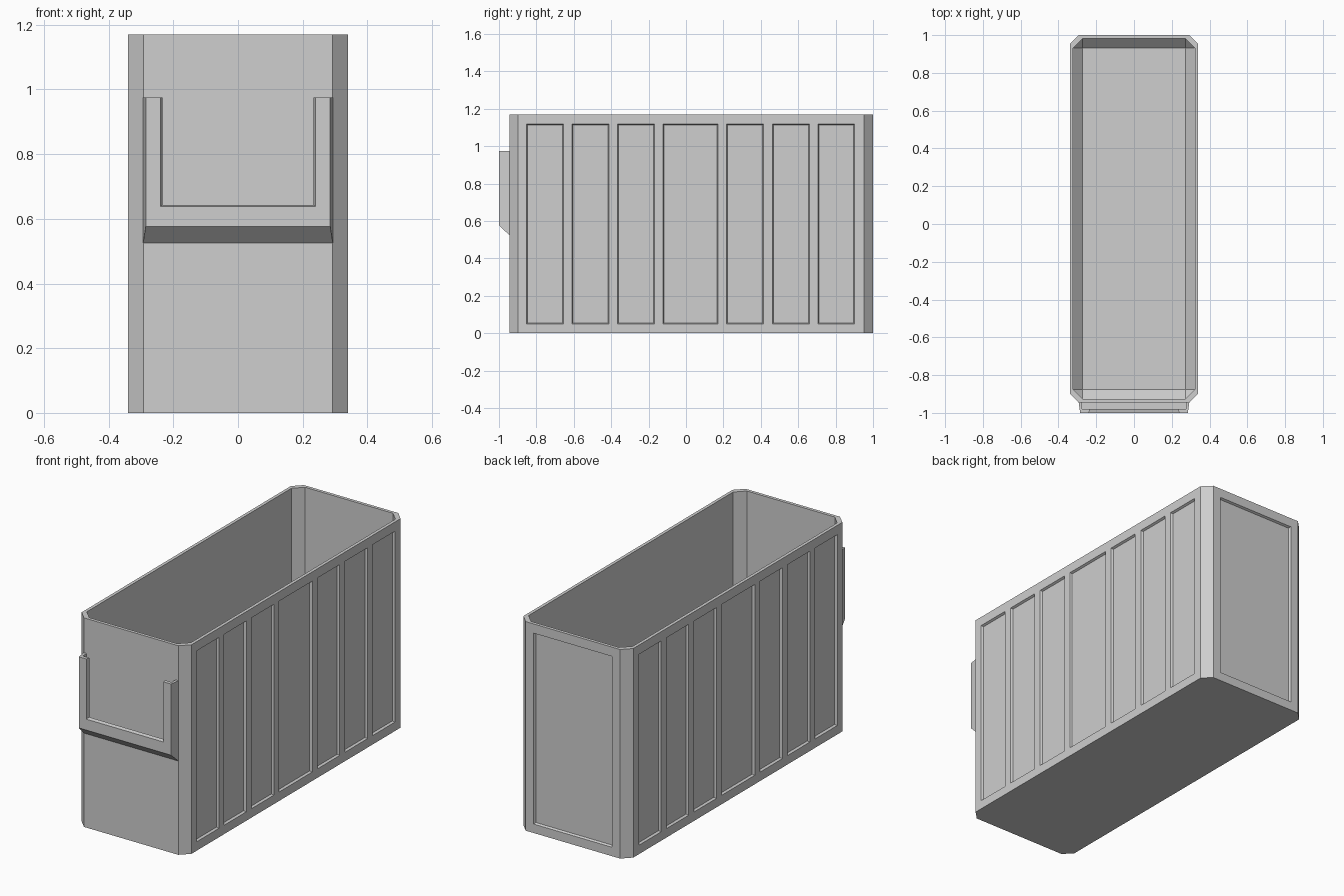
import bpy, bmesh
from mathutils import Vector

if "Cube" in bpy.data.objects:
    bpy.data.objects.remove(bpy.data.objects["Cube"])

grey = bpy.data.materials.new("light_grey")
grey.diffuse_color = (0.62, 0.62, 0.62, 1)
grey.use_nodes = True
grey.node_tree.nodes["Principled BSDF"].inputs["Base Color"].default_value = grey.diffuse_color

Y0, Y1, W, H = -0.945, 1.0, 0.34, 1.17   # bin front, back, half width, height


def finish(bm, name):
    mesh = bpy.data.meshes.new(name)
    bm.to_mesh(mesh)
    bm.free()
    mesh.materials.append(grey)
    obj = bpy.data.objects.new(name, mesh)
    bpy.context.collection.objects.link(obj)
    return obj


def octagon(bm, inset, c, z):
    """Ring of a rectangle with cut corners."""
    x, a, b = W - inset, Y0 + inset, Y1 - inset
    pts = [(-x + c, a), (x - c, a), (x, a + c), (x, b - c),
           (x - c, b), (-x + c, b), (-x, b - c), (-x, a + c)]
    return [bm.verts.new((px, py, z)) for px, py in pts]


def bridge(bm, r1, r2):
    n = len(r1)
    for i in range(n):
        j = (i + 1) % n
        bm.faces.new((r1[i], r1[j], r2[j], r2[i]))


# Bin shell: outside, rim, inside walls, sloped floor edge, floor
bm = bmesh.new()
rings = [octagon(bm, 0, 0.048, 0), octagon(bm, 0, 0.048, H),
         octagon(bm, 0.018, 0.05, H), octagon(bm, 0.018, 0.05, 0.07),
         octagon(bm, 0.068, 0, 0.02)]
for lower, upper in zip(rings, rings[1:]):
    bridge(bm, lower, upper)
bm.faces.new(rings[0][::-1])
bm.faces.new([rings[-1][i] for i in (0, 2, 4, 6)])
bmesh.ops.remove_doubles(bm, verts=bm.verts[:], dist=0.0005)
# close the floor whatever corner vertices survived the merge
bmesh.ops.holes_fill(bm, edges=[e for e in bm.edges if e.is_boundary], sides=0)
bmesh.ops.recalc_face_normals(bm, faces=bm.faces[:])


def panels(axis, plane, spans):
    """Cut one outer wall into a grid and sink the panel cells."""
    across = 1 - axis

    def wall():
        return [f for f in bm.faces
                if all(abs(v.co[axis] - plane) < 1e-4 for v in f.verts)]

    cuts = [(across, p) for s in spans for p in s] + [(2, 0.05), (2, 1.118)]
    for ax, pos in cuts:
        faces = wall()
        geom = list({v for f in faces for v in f.verts}) + \
            list({e for f in faces for e in f.edges}) + faces
        co, no = Vector(), Vector()
        co[ax], no[ax] = pos, 1
        bmesh.ops.bisect_plane(bm, geom=geom, plane_co=co, plane_no=no, dist=1e-5)
    cells = []
    for f in wall():
        c = f.calc_center_median()
        if 0.05 < c.z < 1.118 and any(a < c[across] < b for a, b in spans):
            cells.append(f)
    bmesh.ops.inset_individual(bm, faces=cells, thickness=0.008, depth=-0.012)


side_spans = [(-0.852, -0.655), (-0.61, -0.412), (-0.366, -0.168), (-0.123, 0.171),
              (0.216, 0.414), (0.462, 0.66), (0.705, 0.902)]
panels(0, W, side_spans)
panels(0, -W, side_spans)
panels(1, Y1, [(-0.243, 0.243)])
finish(bm, "bin_shell")


def loft(bm, front, yf, back, yb):
    """Solid between two x-z outlines."""
    a = [bm.verts.new((x, yf, z)) for x, z in front]
    b = [bm.verts.new((x, yb, z)) for x, z in back]
    bridge(bm, a, b)
    bm.faces.new(a)
    bm.faces.new(b[::-1])


def rect(x0, x1, z0, z1):
    return [(x0, z0), (x1, z0), (x1, z1), (x0, z1)]


def u_shape(outer, inner, z_in):
    return [(-outer, 0.605), (outer, 0.605), (outer, 0.975), (inner, 0.975),
            (inner, z_in), (-inner, z_in), (-inner, 0.975), (-outer, 0.975)]


# Label holder: sloped ledge, U-shaped front frame and side walls around a slot
bm = bmesh.new()
loft(bm, rect(-0.285, 0.285, 0.577, 0.605), -1.0,
     rect(-0.293, 0.293, 0.525, 0.605), Y0)
loft(bm, u_shape(0.285, 0.239, 0.638), -1.0, u_shape(0.288, 0.234, 0.643), -0.98)
for s in (-1, 1):
    loft(bm, rect(s * 0.275, s * 0.288, 0.605, 0.975), -0.98,
         rect(s * 0.275, s * 0.293, 0.605, 0.975), Y0)
bmesh.ops.recalc_face_normals(bm, faces=bm.faces[:])
finish(bm, "label_holder")
